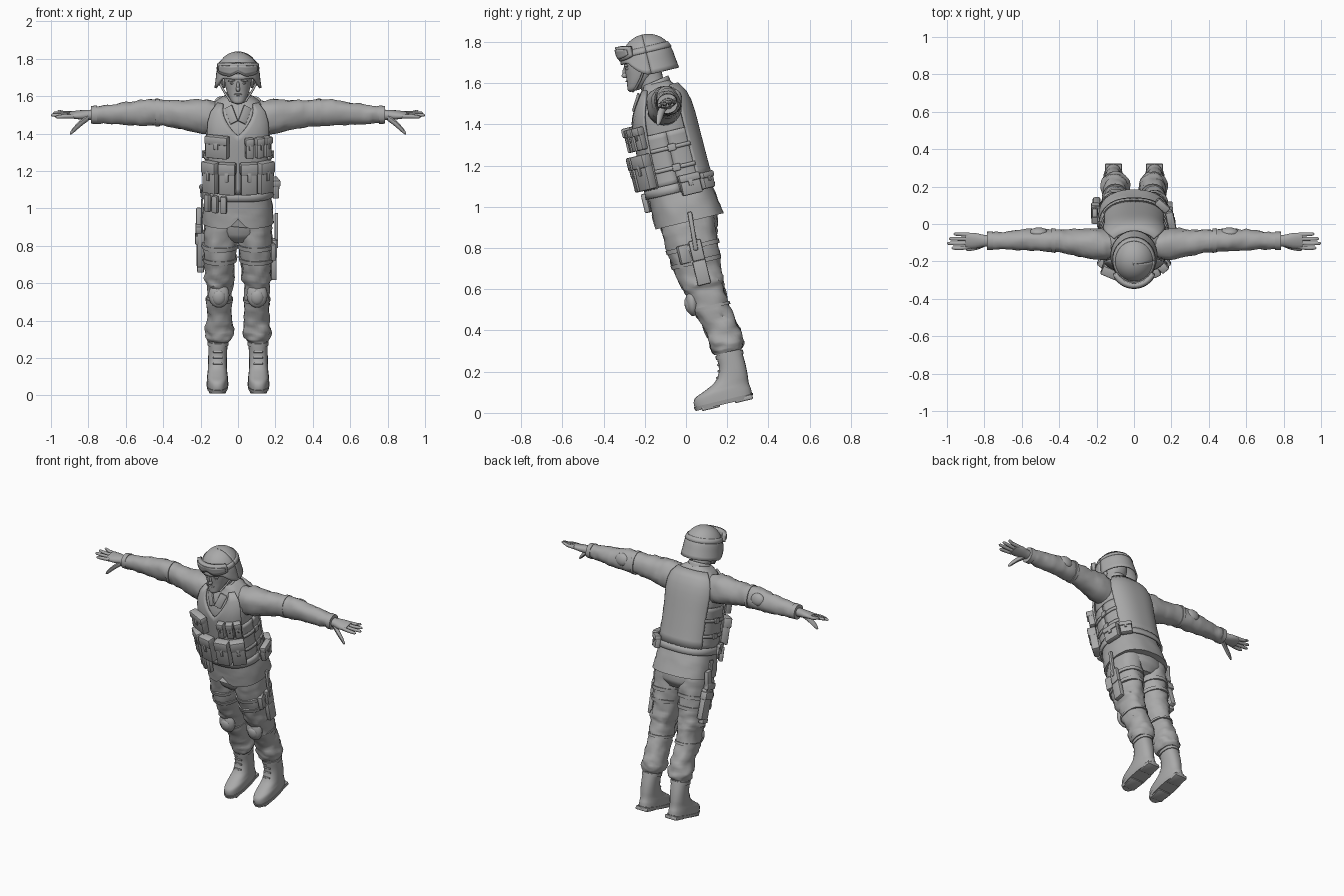
import bpy, bmesh, math
from mathutils import Vector, Matrix, Euler, noise

if "Cube" in bpy.data.objects:
    bpy.data.objects.remove(bpy.data.objects["Cube"])

GREY = (0.4, 0.4, 0.4, 1)
mat = bpy.data.materials.new("plain grey")
mat.use_nodes = True
mat.diffuse_color = GREY
mat.node_tree.nodes["Principled BSDF"].inputs["Base Color"].default_value = GREY

# The figure is modelled upright, then leaned forward as one
LEAN = Matrix.Translation((0, 0.19, 0.035)) @ Matrix.Rotation(math.radians(13.5), 4, 'X')
SIDES = ((1, "left"), (-1, "right"))


def finish(name, bm, angle=40):
    bmesh.ops.recalc_face_normals(bm, faces=bm.faces)
    me = bpy.data.meshes.new(name)
    bm.to_mesh(me)
    bm.free()
    me.shade_smooth()
    me.set_sharp_from_angle(angle=math.radians(angle))
    me.materials.append(mat)
    ob = bpy.data.objects.new(name, me)
    bpy.context.collection.objects.link(ob)
    ob.matrix_world = LEAN
    return ob


def blend(rings, p):
    """Smooth cross-section (centre and radii) at position p along the rings."""
    i = 0
    while i < len(rings) - 2 and p > rings[i + 1][0]:
        i += 1
    def slope(j, k):
        a, b = rings[max(j - 1, 0)], rings[min(j + 1, len(rings) - 1)]
        return (b[k] - a[k]) / (b[0] - a[0])
    a, b = rings[i], rings[i + 1]
    w = b[0] - a[0]
    t = min(max((p - a[0]) / w, 0), 1)
    return [a[k] * (1 + 2 * t) * (1 - t) ** 2 + b[k] * t * t * (3 - 2 * t)
            + w * t * (1 - t) * ((1 - t) * slope(i, k) - t * slope(i + 1, k)) for k in range(1, 5)]


def oval(section, ang, e, grow=0):
    u, v, ru, rv = section
    c, s = math.cos(ang), math.sin(ang)
    return (u + (ru + grow) * math.copysign(abs(c) ** (2 / e), c),
            v + (rv + grow) * math.copysign(abs(s) ** (2 / e), s))


def skin(name, rings, axis='z', side=1, n=24, e=2.2, cuts=4, fold=0, grow=0, shape=None, span=None):
    """Closed tube through oval rings, with optional cloth folds."""
    lo, hi = span or (rings[0][0], rings[-1][0])
    stops = [lo] + [r[0] for r in rings if lo < r[0] < hi] + [hi]
    ps = [a + (b - a) * k / cuts for a, b in zip(stops, stops[1:]) for k in range(cuts)] + [hi]
    bm, loops = bmesh.new(), []
    for p in ps:
        sec, loop = blend(rings, p), []
        for k in range(n):
            u, v = oval(sec, math.tau * k / n, e, grow)
            co = Vector((u, v, p)) if axis == 'z' else Vector((p, u, v))
            if fold:
                mid = Vector((sec[0], sec[1], p)) if axis == 'z' else Vector((p, sec[0], sec[1]))
                q = co.copy()
                q['xyz'.index(axis)] *= 1.8
                q += Vector((side * 3, 0, 0))
                co += (co - mid).normalized() * fold * (noise.noise(q * 16) + 0.5 * noise.noise(q * 34))
            if shape:
                co = shape(co)
            loop.append(bm.verts.new((co.x * side, co.y, co.z)))
        loops.append(loop)
    for a, b in zip(loops, loops[1:]):
        for k in range(n):
            bm.faces.new((a[k], a[k - 1], b[k - 1], b[k]))
    bm.faces.new(loops[0])
    bm.faces.new(loops[-1])
    return finish(name, bm)


def panel(name, fn, cols=24, rows=10, thick=0.012):
    """Curved sheet: fn maps the unit square to a point."""
    bm = bmesh.new()
    g = [[bm.verts.new(fn(i / cols, j / rows)) for i in range(cols + 1)] for j in range(rows + 1)]
    for a, b in zip(g, g[1:]):
        for i in range(cols):
            bm.faces.new((a[i], a[i + 1], b[i + 1], b[i]))
    ob = finish(name, bm)
    m = ob.modifiers.new("thickness", 'SOLIDIFY')
    m.thickness, m.offset = thick, 0
    return ob


def box(name, at, size, rot=(0, 0, 0), bevel=0.006):
    bm = bmesh.new()
    bmesh.ops.create_cube(bm, size=1)
    bmesh.ops.scale(bm, vec=size, verts=bm.verts)
    bmesh.ops.bevel(bm, geom=bm.edges[:], offset=min(bevel, min(size) * 0.3), segments=2, affect='EDGES', profile=0.5)
    bm.transform(Matrix.Translation(at) @ Euler([math.radians(r) for r in rot]).to_matrix().to_4x4())
    return finish(name, bm, 30)


def ball(name, at, radii, rot=(0, 0, 0)):
    bm = bmesh.new()
    bmesh.ops.create_uvsphere(bm, u_segments=16, v_segments=10, radius=1)
    bmesh.ops.scale(bm, vec=radii, verts=bm.verts)
    bm.transform(Matrix.Translation(at) @ Euler([math.radians(r) for r in rot]).to_matrix().to_4x4())
    return finish(name, bm)


def cord(name, pts, r):
    cu = bpy.data.curves.new(name, 'CURVE')
    cu.dimensions, cu.bevel_depth, cu.bevel_resolution, cu.use_fill_caps = '3D', r, 2, True
    sp = cu.splines.new('POLY')
    sp.points.add(len(pts) - 1)
    for p, co in zip(sp.points, pts):
        p.co = (*co, 1)
    cu.materials.append(mat)
    ob = bpy.data.objects.new(name, cu)
    bpy.context.collection.objects.link(ob)
    ob.matrix_world = LEAN


# Jacket, with a notch in the front hem
TORSO = [(.91, 0, .04, .192, .172), (1.0, 0, .035, .185, .163), (1.1, 0, .03, .168, .152),
         (1.3, 0, .03, .165, .146), (1.44, 0, .035, .172, .138), (1.52, 0, .045, .155, .115),
         (1.57, 0, .045, .115, .085), (1.6, 0, .04, .072, .066)]

def notch(co):
    if co.y < 0 and co.z < 0.99:
        co.z += max(0, 0.05 - abs(co.x)) * (0.99 - co.z) * 14
    return co

skin("jacket", TORSO, n=48, e=2.5, fold=.004, shape=notch)


def on_torso(deg, h, grow):
    u, v = oval(blend(TORSO, h), math.radians(deg), 2.5, grow)
    return Vector((u, v, h))


# Vest: back plate, front plate with a V neck, lower wrap
panel("vest_back", lambda i, j: on_torso(32 + 116 * i, 1.1 + .475 * j, .012))
def vest_front(i, j):
    top = 1.42 + .155 * min(1, abs(i - .5) * 3.4)
    return on_torso(-148 + 116 * i, 1.1 + (top - 1.1) * j, .012)
panel("vest_front", vest_front, cols=32)
panel("vest_wrap", lambda i, j: on_torso(360 * i, 1.1 + .26 * j, .005), cols=48, thick=.01)
panel("belt", lambda i, j: on_torso(360 * i, 1.06 + .045 * j, .012), cols=48, rows=2)
for s, side in SIDES:
    for h in (1.17, 1.27):
        mid = -90 + 92 * s
        panel(side + "_vest_strap", lambda i, j: on_torso(mid - 32 + 64 * i, h + .02 * j, .016), rows=1, thick=.008)
        p = on_torso(mid, h + .01, .022)
        box(side + "_strap_buckle", p, (.012, .04, .035))


def pouch(name, deg, h, w, tall, deep, flap=True):
    """Pouch lying on the body at a given angle, with a lid."""
    p, q = on_torso(deg - 2, h, .012), on_torso(deg + 2, h, .012)
    yaw = math.degrees(math.atan2(q.y - p.y, q.x - p.x))
    out = Vector((math.sin(math.radians(yaw)), -math.cos(math.radians(yaw)), 0))
    base = (p + q) / 2
    box(name, base + out * deep / 2, (w, deep, tall), (0, 0, yaw), .008)
    if flap:
        lid = base + out * (deep / 2 + .004) + Vector((0, 0, tall * .33))
        box(name + "_lid", lid, (w + .006, deep + .006, tall * .38), (0, 0, yaw), .008)
        box(name + "_tab", base + out * (deep + .004) + Vector((0, 0, tall * .08)), (w * .22, .008, tall * .3), (0, 0, yaw))


# Front, belt and hip pouches
pouch("chest_pouch", -119, 1.36, .125, .12, .045)
for deg in (-76, -59, -43):
    pouch("magazine_pouch", deg, 1.355, .042, .11, .04)
for deg in (-132, -103, -77, -48):
    pouch("lower_pouch", deg, 1.19, .088, .17, .05)
for deg in (-140, -123, -108):
    pouch("belt_magazine", deg, 1.045, .034, .095, .028, False)
pouch("hip_pouch_left", 14, 1.085, .1, .1, .035)
pouch("rear_pouch_left", 45, 1.085, .075, .08, .035)
pouch("hip_pouch_right", 196, 1.09, .06, .07, .02)

# Neck, collar and head
skin("neck", [(1.52, 0, .035, .062, .065), (1.6, 0, .02, .056, .06), (1.68, 0, .015, .058, .065)])
panel("collar", lambda i, j: ((.074 - .01 * j) * math.cos(a := math.radians(-62 + 304 * i)),
      .035 + (.074 - .008 * j) * math.sin(a), 1.565 + .045 * j + .012 * math.sin(a)), rows=3, thick=.01)
HEAD = [(1.588, 0, -.07, .02, .024), (1.598, 0, -.062, .036, .04), (1.625, 0, -.036, .053, .063),
        (1.66, 0, -.01, .066, .085), (1.7, 0, .005, .073, .098), (1.75, 0, .015, .074, .1), (1.8, 0, .02, .055, .075)]
skin("head", HEAD, n=28)
ball("nose", (0, -.098, 1.672), (.012, .017, .014))
ball("nose_bridge", (0, -.092, 1.69), (.008, .014, .026), (-18, 0, 0))
ball("upper_lip", (0, -.094, 1.642), (.022, .009, .005))
ball("lower_lip", (0, -.09, 1.633), (.018, .009, .005))
ball("chin", (0, -.084, 1.607), (.022, .018, .016))
for s, side in SIDES:
    ball(side + "_eye", (.03 * s, -.077, 1.7), (.014, .012, .007))
    ball(side + "_brow", (.032 * s, -.082, 1.716), (.022, .012, .006), (0, 8 * s, 0))
    ball(side + "_ear", (.075 * s, .012, 1.68), (.01, .02, .03))
    box(side + "_lapel", (.036 * s, -.074, 1.525), (.046, .012, .095), (-24, 28 * s, 12 * s))
    cord(side + "_chin_strap", [(.098 * s, .0, 1.68), (.07 * s, -.03, 1.635), (.042 * s, -.062, 1.598), (0, -.08, 1.588)], .006)

# Helmet: dome with a rim that rises over the face
def dome(deg, h, grow=0):
    a = math.radians(deg)
    r = math.sqrt(max(0, 1 - max(0, (h - 1.7) / .14) ** 2.3))
    return Vector(((.113 * r + grow) * math.cos(a), .028 + (.125 * r + grow) * math.sin(a), h))

def helmet(i, j):
    front = max(0, -math.sin(math.tau * i))
    rim = 1.648 + .078 * min(1, front * 1.35) ** 2
    h = rim + (1.84 - rim) * math.sin(j * math.pi / 2)
    return dome(360 * i, h, .008 * max(0, 1 - j * 5))

panel("helmet", helmet, cols=40, rows=14, thick=.01)
panel("goggle_strap", lambda i, j: dome(360 * i, 1.755 + .028 * j, .006), cols=40, rows=2, thick=.008)
def goggles(inset, grow):
    def fn(i, j):
        k = abs(i - .5) * 2
        low = 1.742 + .024 * max(0, 1 - k * 3) + .012 * k ** 4 + inset
        top = 1.815 - .014 * k ** 3 - inset
        p = dome(-90 + (i - .5) * (116 - inset * 1100), 1.755, grow)
        p.z = low + (top - low) * j
        return p
    return fn
panel("goggle_frame", goggles(0, .012), rows=4, thick=.026)
panel("goggle_lens", goggles(.012, .027), rows=4, thick=.006)

# Arms and hands
ARM = [(.1, .045, 1.475, .07, .088), (.19, .05, 1.485, .082, .092), (.3, .06, 1.492, .07, .079),
       (.4, .072, 1.5, .06, .07), (.5, .077, 1.5, .058, .07), (.6, .077, 1.495, .055, .06),
       (.7, .072, 1.492, .047, .05), (.78, .07, 1.49, .044, .043)]
HAND = [(.76, .07, 1.49, .03, .028), (.8, .07, 1.49, .032, .026), (.85, .07, 1.49, .043, .022), (.9, .07, 1.49, .043, .015)]
for s, side in SIDES:
    skin(side + "_sleeve", ARM, 'x', s, fold=.008)
    skin(side + "_cuff", ARM, 'x', s, grow=.004, span=(.755, .785))
    skin(side + "_upper_band", ARM, 'x', s, grow=.005, span=(.42, .44))
    ball(side + "_elbow_pad", (.51 * s, .122, 1.508), (.048, .024, .04))
    skin(side + "_palm", HAND, 'x', s, n=16, cuts=3)
    for k, tip in enumerate((.975, 1.0, .99, .965)):
        d = .036 + .0225 * k
        skin(side + "_finger", [(.88, d, 1.49, .011, .012), (.93, d - .002 + (k - 1.5) * .003, 1.491, .0105, .0105),
             (tip - .008, d + (k - 1.5) * .004, 1.488 + .004 * k, .0085, .008),
             (tip, d + (k - 1.5) * .004, 1.487 + .004 * k, .003, .003)], 'x', s, n=10, cuts=2)
    skin(side + "_thumb", [(.8, .05, 1.48, .016, .018), (.84, .028, 1.455, .016, .018), (.875, .012, 1.425, .013, .016),
         (.893, .003, 1.408, .008, .01), (.898, .001, 1.404, .003, .004)], 'x', s, n=10, cuts=2)

# Trousers, knee pads and boots
LEG = [(.25, .104, .076, .058, .066), (.27, .102, .078, .072, .078), (.31, .101, .076, .075, .081),
       (.38, .1, .068, .067, .082), (.47, .1, .047, .067, .088), (.56, .1, .036, .069, .094),
       (.6, .1, .032, .079, .102), (.67, .098, .026, .08, .111), (.76, .096, .026, .09, .122),
       (.86, .092, .03, .09, .13), (.95, .09, .035, .088, .132)]
BOOT = [(.02, .11, -.003, .056, .143), (.05, .11, -.002, .056, .143), (.072, .11, .004, .055, .134),
        (.09, .11, .026, .052, .112), (.12, .11, .058, .05, .083), (.17, .109, .076, .05, .067),
        (.23, .107, .078, .051, .063), (.3, .106, .076, .05, .06)]
skin("seat_of_trousers", [(.82, 0, .035, .09, .1), (.87, 0, .038, .165, .137), (1.0, 0, .035, .17, .14)], fold=.004)
for s, side in SIDES:
    skin(side + "_trouser_leg", LEG, 'z', s, n=32, fold=.011)
    skin(side + "_knee_strap", LEG, 'z', s, grow=.006, span=(.475, .49))
    for h in (.7, .775):
        skin(side + "_thigh_strap", LEG, 'z', s, grow=.008, span=(h, h + .022))
    ball(side + "_knee_pad", (.102 * s, -.038, .525), (.056, .032, .068), (-8, 0, 0))
    ball(side + "_knee_cap", (.102 * s, -.056, .515), (.036, .022, .042))
    skin(side + "_boot", BOOT, 'z', s, e=2.4)
    skin(side + "_boot_top", BOOT, 'z', s, grow=.006, span=(.225, .245))
    skin(side + "_sole", [(.008, .11, -.003, .055, .142), (.028, .11, -.003, .059, .148)], 'z', s, n=32, e=2.5, cuts=1)
    box(side + "_heel", (.11 * s, .095, .012), (.09, .09, .024))
    box(side + "_tread", (.11 * s, -.07, .01), (.09, .09, .02))
    for h in (.14, .17, .2):
        box(side + "_lace", (.108 * s, blend(BOOT, h)[1] - blend(BOOT, h)[3], h), (.05, .012, .01), (-25, 0, 0))

# Right thigh holster with pistol
box("holster", (-.2, .07, .755), (.042, .075, .2), (4, 0, 0), .012)
box("holster_flap", (-.206, .07, .81), (.046, .082, .05), (4, 0, 0))
box("pistol_grip", (-.21, .085, .91), (.03, .05, .13), (-12, 0, 0), .01)
box("pistol_slide", (-.21, .06, .87), (.034, .085, .04), (4, 0, 0))
box("holster_hanger", (-.192, .05, .93), (.01, .035, .2))
box("holster_tip", (-.2, .062, .645), (.036, .055, .03))

# Left thigh tool with sheath
box("tool_handle", (.205, .045, .86), (.02, .022, .19), (-4, 0, 0))
box("tool_pouch", (.192, .04, .655), (.03, .065, .12))
box("tool_sheath", (.196, .042, .765), (.026, .06, .1))
box("thigh_pocket", (.182, -.02, .76), (.03, .06, .09), (0, 0, 20))
